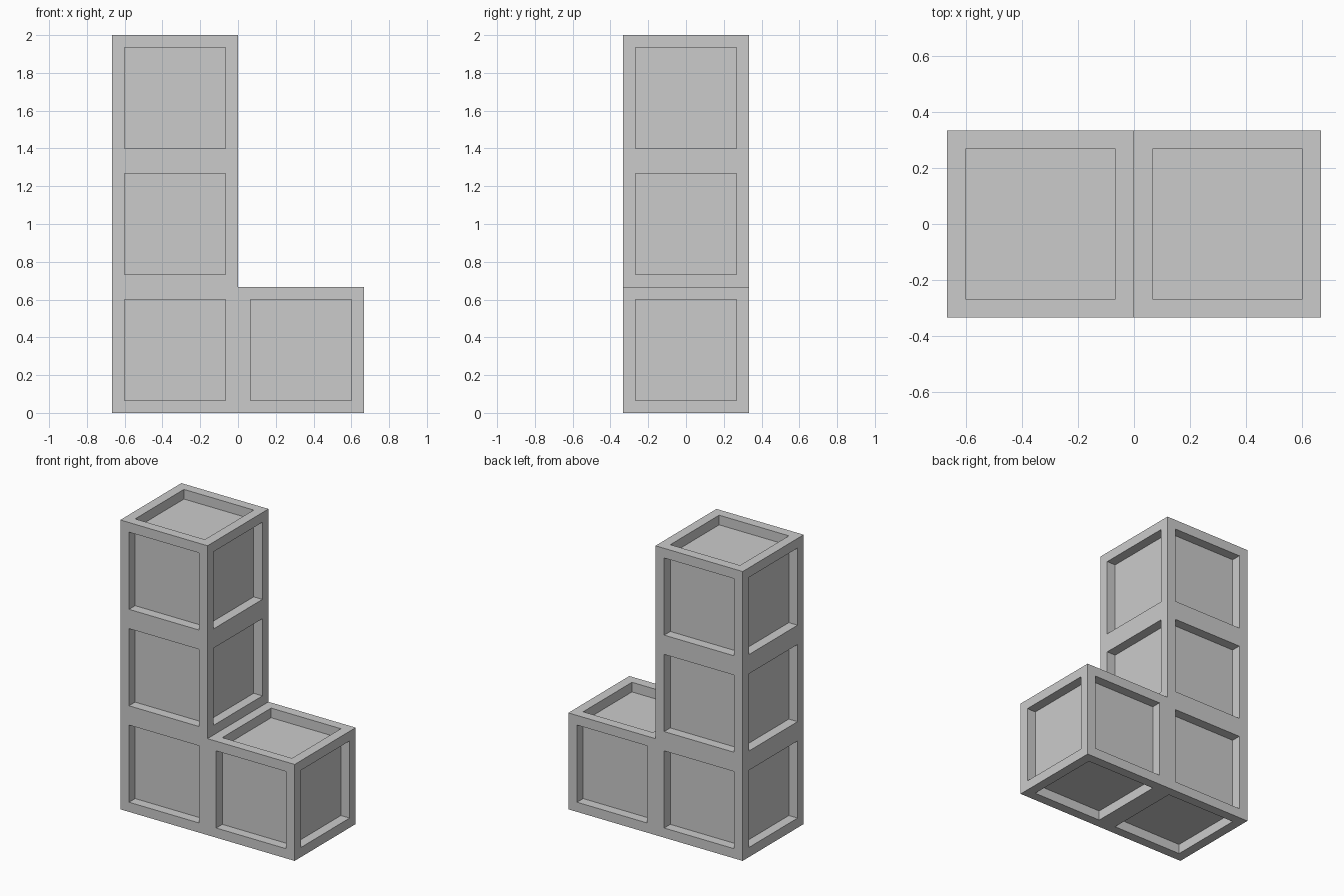
import bpy, bmesh
from mathutils import Vector

if "Cube" in bpy.data.objects:
    bpy.data.objects.remove(bpy.data.objects["Cube"])

CELL = 2 / 3          # edge length of one cube
RIM = CELL / 10       # frame width and panel depth
CELLS = {(0, 0), (0, 1), (0, 2), (1, 0)}   # (column, row) of the L shape

bm = bmesh.new()

# Outer shell: only the cube sides that have no neighbour
for col, row in sorted(CELLS):
    centre = Vector(((col - 0.5) * CELL, 0, (row + 0.5) * CELL))
    for axis in range(3):
        for sign in (-1, 1):
            n = Vector((0, 0, 0))
            n[axis] = sign
            if (col + n.x, row + n.z) in CELLS and axis != 1:
                continue
            u = Vector((0, 0, 0))
            u[(axis + 1) % 3] = 1
            v = n.cross(u)
            corners = [centre + (n + a * u + b * v) * CELL / 2
                       for a, b in ((-1, -1), (1, -1), (1, 1), (-1, 1))]
            bm.faces.new([bm.verts.new(c) for c in corners])
bmesh.ops.remove_doubles(bm, verts=bm.verts, dist=1e-4)
bm.normal_update()

# Recessed panel in every exposed square
panels = list(bm.faces)
bmesh.ops.inset_individual(bm, faces=panels, thickness=RIM, use_even_offset=True)
bm.normal_update()
panels = bmesh.ops.extrude_discrete_faces(bm, faces=panels)["faces"]
bm.normal_update()
for f in panels:
    bmesh.ops.translate(bm, verts=f.verts, vec=-f.normal * RIM)
bm.normal_update()

mesh = bpy.data.meshes.new("l_shaped_block")
bm.to_mesh(mesh)
bm.free()
block = bpy.data.objects.new("l_shaped_block", mesh)
bpy.context.collection.objects.link(block)
